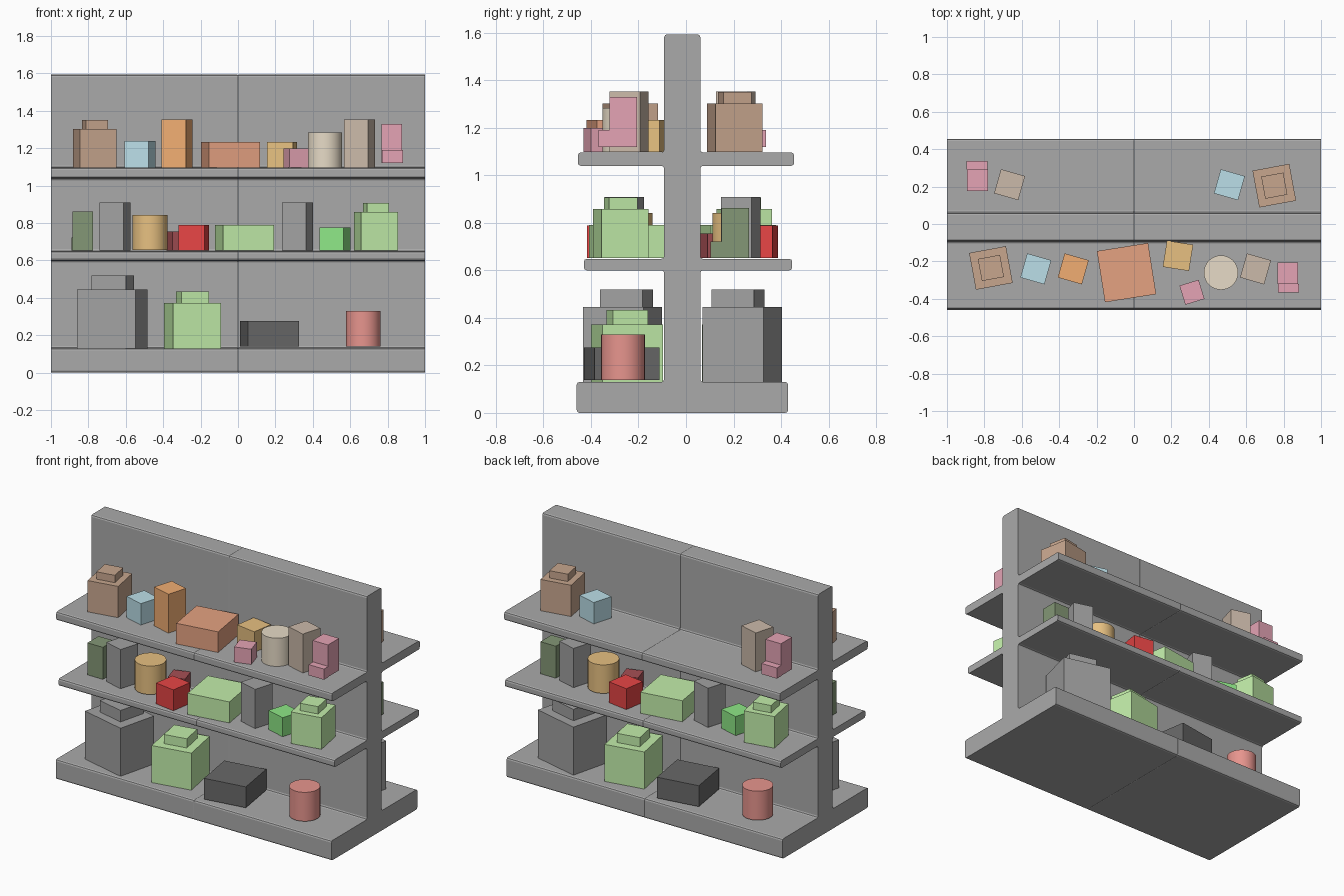
import bpy, bmesh
from math import radians
from mathutils import Matrix

if "Cube" in bpy.data.objects:
    bpy.data.objects.remove(bpy.data.objects["Cube"])

SHIFT_X, SHIFT_Y = -0.015, -0.03   # offset of the goods on the back side
MATS = {}


def paint(ob, col):
    if col is None:
        return
    if col not in MATS:
        m = bpy.data.materials.new("paint")
        m.diffuse_color = (*col, 1)
        m.use_nodes = True
        m.node_tree.nodes["Principled BSDF"].inputs["Base Color"].default_value = m.diffuse_color
        MATS[col] = m
    ob.data.materials.append(MATS[col])


def add_object(name, bm, col):
    bmesh.ops.recalc_face_normals(bm, faces=bm.faces)
    me = bpy.data.meshes.new(name)
    bm.to_mesh(me)
    bm.free()
    ob = bpy.data.objects.new(name, me)
    bpy.context.collection.objects.link(ob)
    paint(ob, col)
    return ob


def place(name, ob, x, y, z, rot, back):
    # front item, plus a copy turned half a circle for the back
    ob.location = (x, y, z)
    ob.rotation_euler.z = radians(rot)
    if back:
        dup = ob.copy()
        dup.name = name + "_back"
        dup.location = (SHIFT_X - x, SHIFT_Y - y, z)
        dup.rotation_euler.z = radians(rot + 180)
        bpy.context.collection.objects.link(dup)


def add_block(bm, w, d, z0, z1, x=0, y=0):
    mat = Matrix.Translation((x, y, (z0 + z1) / 2)) @ Matrix.Diagonal((w, d, z1 - z0, 1))
    bmesh.ops.create_cube(bm, size=1, matrix=mat)


def box(name, x, y, z, w, d, h, rot, col, back=True, top=None):
    # plain carton; top = (w, d, height, y offset) of a smaller block on it
    bm = bmesh.new()
    add_block(bm, w, d, 0, h)
    if top:
        add_block(bm, top[0], top[1], h, h + top[2], 0, top[3])
    place(name, add_object(name, bm, col), x, y, z, rot, back)


def stepped(name, x, y, z, rot, col):
    # tall pack with a low step in front
    bm = bmesh.new()
    add_block(bm, 0.112, 0.115, 0, 0.21)
    add_block(bm, 0.112, 0.046, 0, 0.07, 0.003, -0.0805)
    place(name, add_object(name, bm, col), x, y, z, rot, True)


def can(name, x, y, z, r, h, col, back=True):
    bm = bmesh.new()
    bmesh.ops.create_cone(bm, cap_ends=True, segments=32, radius1=r, radius2=r,
                          depth=h, matrix=Matrix.Translation((0, 0, h / 2)))
    for f in bm.faces:
        f.smooth = len(f.verts) == 4
    for e in bm.edges:
        e.smooth = all(f.smooth for f in e.link_faces)
    place(name, add_object(name, bm, col), x, y, z, 0, back)


# shelf rack: one profile of wall, base and shelves, half built and mirrored
right = [(0.43, 0), (0.43, 0.13), (0.06, 0.13),
         (0.06, 0.60), (0.447, 0.60), (0.447, 0.648), (0.06, 0.648),
         (0.06, 1.04), (0.455, 1.04), (0.455, 1.096), (0.06, 1.096), (0.06, 1.593)]
left = [(-0.092, 1.593), (-0.092, 1.096), (-0.455, 1.096), (-0.455, 1.04), (-0.092, 1.04),
        (-0.092, 0.648), (-0.43, 0.648), (-0.43, 0.60), (-0.092, 0.60),
        (-0.092, 0.13), (-0.46, 0.13), (-0.46, 0)]
bm = bmesh.new()
face = bm.faces.new([bm.verts.new((1, y, z)) for y, z in right + left])
ext = bmesh.ops.extrude_face_region(bm, geom=[face], use_keep_orig=True)
for v in ext["geom"]:
    if isinstance(v, bmesh.types.BMVert):
        v.co.x = -0.008
bmesh.ops.recalc_face_normals(bm, faces=bm.faces)
edges = [e for e in bm.edges if not all(v.co.x > 0.99 for v in e.verts)]
bmesh.ops.bevel(bm, geom=edges, offset=0.012, segments=2, profile=0.5, affect='EDGES')
# trim so the two rounded halves meet in a shallow seam groove
bmesh.ops.bisect_plane(bm, geom=bm.verts[:] + bm.edges[:] + bm.faces[:],
                       plane_co=(0, 0, 0), plane_no=(1, 0, 0), clear_inner=True)
rack = add_object("shelf_rack", bm, (0.40, 0.40, 0.40))
rack.modifiers.new("mirror", 'MIRROR').use_axis[0] = True

GREY = (0.36, 0.36, 0.36)
LIME = (0.54, 0.85, 0.40)
BROWN = (0.57, 0.38, 0.27)
BLUE = (0.50, 0.74, 0.81)
PINK = (0.78, 0.37, 0.46)
TAN = (0.60, 0.49, 0.40)
AMBER = (0.80, 0.53, 0.22)

# top shelf goods
T = 1.098
box("lidded_carton_top", -0.765, -0.235, T, 0.2, 0.2, 0.205, 10.5, BROWN, top=(0.12, 0.12, 0.048, 0))
box("blue_cube", -0.525, -0.24, T, 0.134, 0.134, 0.14, -16, BLUE)
box("orange_tall_carton", -0.325, -0.24, T, 0.134, 0.134, 0.255, -16, (0.88, 0.42, 0.17), False)
box("wide_box_top", -0.04, -0.26, T, 0.277, 0.277, 0.135, 9, (0.78, 0.36, 0.22), False)
box("amber_box", 0.235, -0.17, T, 0.142, 0.142, 0.135, -9, AMBER, False)
box("pink_small_box", 0.31, -0.365, T, 0.107, 0.107, 0.10, 17, PINK, False)
can("cream_can", 0.465, -0.26, T, 0.092, 0.185, (0.80, 0.71, 0.57), False)
box("tan_tall_carton", 0.65, -0.24, T, 0.134, 0.134, 0.255, -16, TAN)
stepped("pink_stepped_pack", 0.822, -0.264, 1.12, 0, PINK)

# middle shelf goods
M = 0.652
stepped("dark_green_stepped_pack", -0.83, -0.237, M, 180, (0.23, 0.31, 0.18))
box("grey_tall_carton_left", -0.658, -0.26, M, 0.134, 0.134, 0.257, -16, GREY)
can("amber_can", -0.47, -0.235, M + 0.003, 0.094, 0.187, AMBER)
box("red_box", -0.237, -0.335, M, 0.142, 0.142, 0.137, -9, (0.80, 0.06, 0.06))
box("dark_red_small_box", -0.316, -0.157, M, 0.107, 0.107, 0.103, 17, (0.38, 0.08, 0.09))
box("wide_lime_box", 0.035, -0.25, M, 0.277, 0.277, 0.138, 9, LIME)
box("grey_tall_carton_right", 0.318, -0.26, M, 0.134, 0.134, 0.257, -16, GREY)
box("green_cube", 0.518, -0.26, M, 0.134, 0.134, 0.125, -16, (0.27, 0.80, 0.24))
box("lidded_carton_middle", 0.738, -0.275, M, 0.2, 0.2, 0.207, 10.5, LIME, top=(0.12, 0.12, 0.048, 0))

# bottom shelf goods
B = 0.13
box("grey_lidded_carton", -0.673, -0.267, B, 0.322, 0.264, 0.315, -14, GREY, top=(0.188, 0.183, 0.075, 0.018))
box("lidded_carton_bottom", -0.243, -0.248, B, 0.26, 0.26, 0.243, 10.5, LIME, top=(0.15, 0.15, 0.06, 0))
box("wide_black_box", 0.168, -0.27, B + 0.009, 0.277, 0.277, 0.137, 9, (0.14, 0.14, 0.14))
can("red_can", 0.67, -0.265, B + 0.009, 0.092, 0.19, (0.80, 0.30, 0.27))
